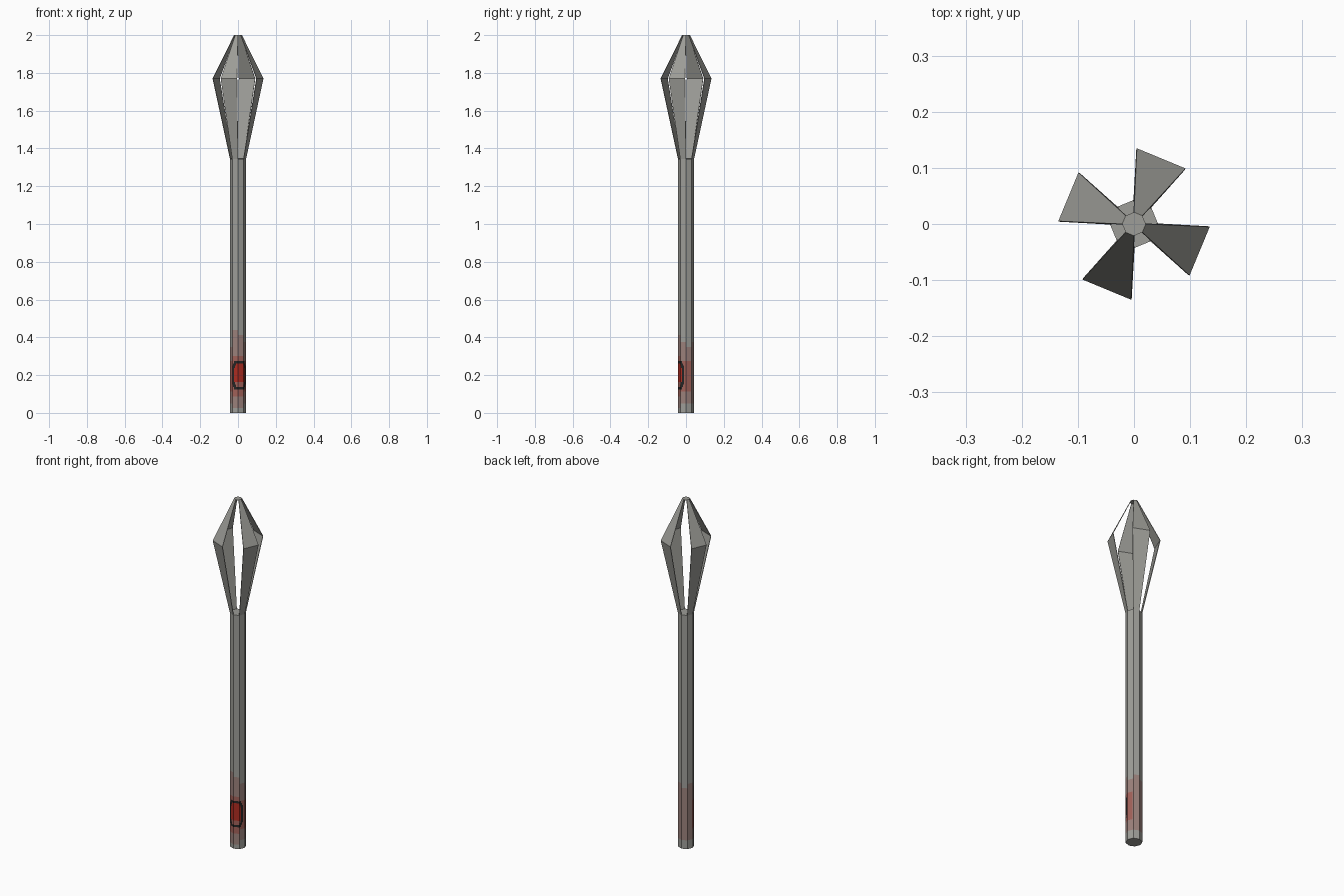
import bpy, bmesh, math
from math import radians, cos, sin

if "Cube" in bpy.data.objects:
    bpy.data.objects.remove(bpy.data.objects["Cube"])

SHAFT_R, SHAFT_TOP = 0.043, 1.345
KINK_R, KINK_Z = 0.135, 1.77
TIP_R, TOP = 0.021, 2.0


def material(name, rgb):
    m = bpy.data.materials.new(name)
    m.diffuse_color = (*rgb, 1)
    m.use_nodes = True
    m.node_tree.nodes["Principled BSDF"].inputs["Base Color"].default_value = m.diffuse_color
    return m


MATS = [material("steel grey", (0.34, 0.34, 0.315)),
        material("faint rust pink", (0.33, 0.22, 0.20)),
        material("dull red", (0.36, 0.12, 0.10)),
        material("strong red", (0.42, 0.025, 0.015)),
        material("black paint", (0.018, 0.018, 0.018))]


def finish(name, bm):
    me = bpy.data.meshes.new(name)
    bm.to_mesh(me)
    bm.free()
    for m in MATS:
        me.materials.append(m)
    ob = bpy.data.objects.new(name, me)
    bpy.context.collection.objects.link(ob)
    return ob


def polar(r, deg, z):
    return (r * cos(radians(deg)), r * sin(radians(deg)), z)


def paint(deg, z):
    """Material index for a point on the grip."""
    off = abs((deg - 285 + 180) % 360 - 180)      # angle from the mark's centre
    dz = abs(z - 0.2)
    # black rounded outline
    q = (off / 58) ** 4 + (dz / 0.076) ** 4
    if q < 1:
        inner = (off / 44) ** 4 + (dz / 0.060) ** 4
        if inner > 1:
            return 4
        return 3 if z > 0.165 else 2
    # faded red wash, strongest at the front and stepped by side
    side = math.floor(deg / 45)
    front = abs((side * 45 + 22.5 - 270 + 180) % 360 - 180) < 60
    step = 0.03 * (side % 2)
    if front:
        if 0.09 < z < 0.30:
            return 2
        return 1 if 0.03 < z < 0.41 + step else 0
    if off < 110 and 0.11 < z < 0.28:
        return 2
    return 1 if 0.05 < z < 0.35 + step else 0


# Octagonal shaft, finely divided at the grip so the paint can follow faces
SUB = 6
levels = [i * 0.0125 for i in range(37)] + [SHAFT_TOP]
bm = bmesh.new()
rings = []
for z in levels:
    ring = []
    for s in range(8):
        ax, ay, _ = polar(SHAFT_R, s * 45, 0)
        bx, by, _ = polar(SHAFT_R, s * 45 + 45, 0)
        for k in range(SUB):
            t = k / SUB
            ring.append(bm.verts.new((ax + (bx - ax) * t, ay + (by - ay) * t, z)))
    rings.append(ring)
n = 8 * SUB
for i in range(len(levels) - 1):
    for j in range(n):
        k = (j + 1) % n
        f = bm.faces.new((rings[i][j], rings[i][k], rings[i + 1][k], rings[i + 1][j]))
        zc = (levels[i] + levels[i + 1]) / 2
        f.material_index = paint((j + 0.5) * 360 / n, zc) if zc < 0.46 else 0
bm.faces.new(rings[0][::-1])
bm.faces.new(rings[-1])
finish("shaft", bm)

# Four bent petals forming the open head
for p in range(4):
    mid = 67.5 + 90 * p
    bm = bmesh.new()
    rows = []
    for r, z, half in ((SHAFT_R, SHAFT_TOP, 22.5), (KINK_R, KINK_Z, 20.3), (TIP_R, TOP, 22.5)):
        rows.append([bm.verts.new(polar(r, mid + s * half, z)) for s in (-1, 1)])
    for lo, hi in zip(rows, rows[1:]):
        bm.faces.new((lo[0], lo[1], hi[1], hi[0]))
    ob = finish("head_petal_%d" % (p + 1), bm)
    mod = ob.modifiers.new("thickness", 'SOLIDIFY')
    mod.thickness = 0.003
    mod.offset = -1

# Small octagonal cap joining the petals
bm = bmesh.new()
low = [bm.verts.new(polar(TIP_R, a * 45, TOP - 0.003)) for a in range(8)]
high = [bm.verts.new(polar(TIP_R, a * 45, TOP)) for a in range(8)]
bm.faces.new(low[::-1])
bm.faces.new(high)
for a in range(8):
    b = (a + 1) % 8
    bm.faces.new((low[a], low[b], high[b], high[a]))
finish("tip_cap", bm)
